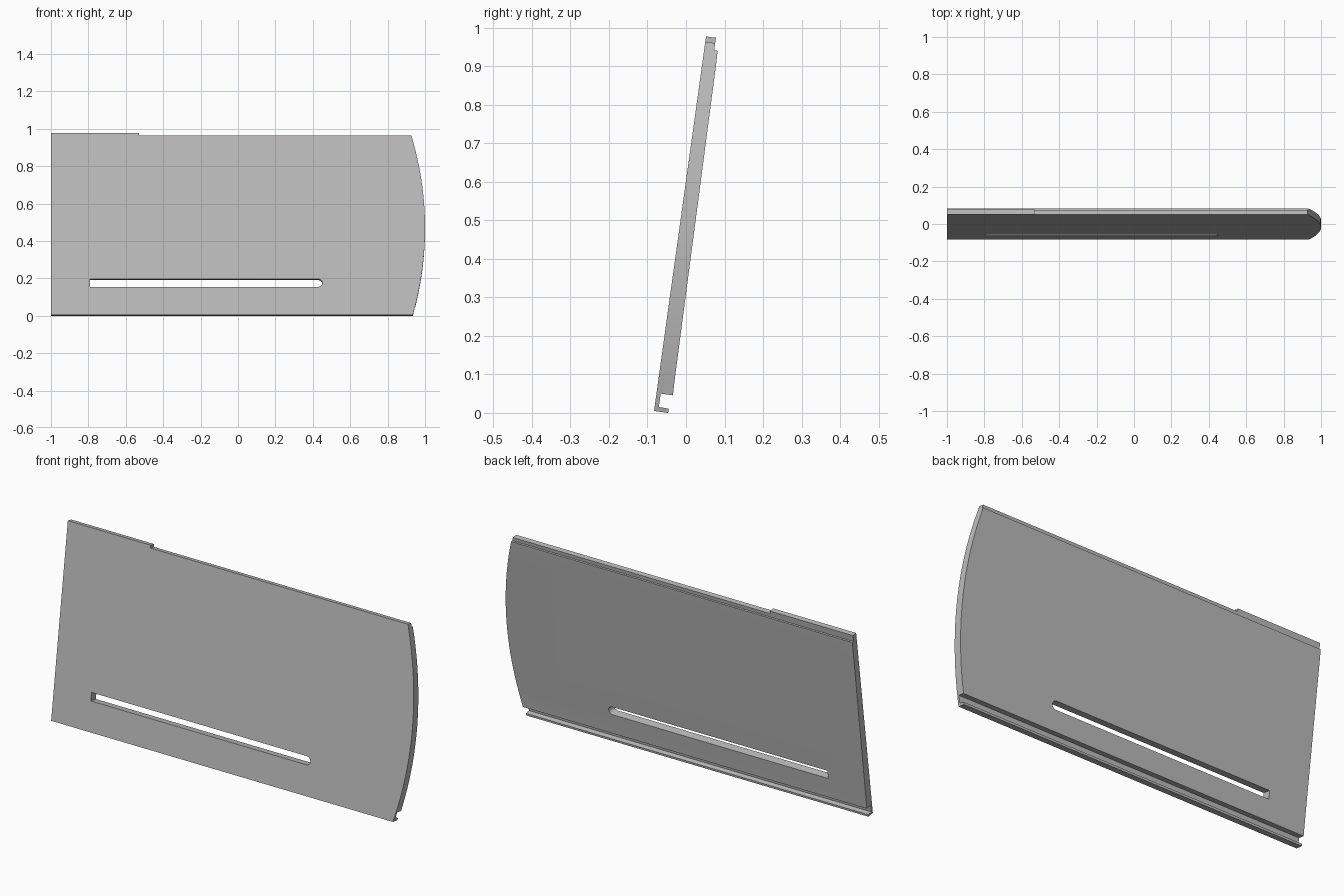
import bpy
import bmesh
from math import pi, sin, cos, radians
from mathutils import Matrix, Vector

if "Cube" in bpy.data.objects:
    bpy.data.objects.remove(bpy.data.objects["Cube"], do_unlink=True)

TILT = radians(7.9)      # the panel leans back
FOOT = Vector((0, -0.083, 0.005))
PLACE = Matrix.Translation(FOOT) @ Matrix.Rotation(-TILT, 4, "X")

grey = bpy.data.materials.new("plain grey")
grey.use_nodes = True
grey.diffuse_color = (0.5, 0.5, 0.5, 1)
grey.node_tree.nodes["Principled BSDF"].inputs["Base Color"].default_value = (0.5, 0.5, 0.5, 1)


def prism(name, points, push):
    """Extrude a closed outline along push, then lean it with the panel."""
    bm = bmesh.new()
    face = bm.faces.new([bm.verts.new(p) for p in points])
    ext = bmesh.ops.extrude_face_region(bm, geom=[face])
    moved = [g for g in ext["geom"] if isinstance(g, bmesh.types.BMVert)]
    bmesh.ops.translate(bm, verts=moved, vec=push)
    bmesh.ops.recalc_face_normals(bm, faces=bm.faces)
    bm.transform(PLACE)
    mesh = bpy.data.meshes.new(name)
    bm.to_mesh(mesh)
    bm.free()
    mesh.materials.append(grey)
    obj = bpy.data.objects.new(name, mesh)
    bpy.context.collection.objects.link(obj)
    return obj


# Cross-section: (depth, height) with bottom channel lip and rebated top edge
section = [(0, 0), (0.037, 0), (0.037, 0.011), (0.011, 0.012), (0.011, 0.047),
           (0.043, 0.047), (0.042, 0.085), (0.036, 0.915), (0.035, 0.949),
           (0.026, 0.949), (0.026, 0.982), (0, 0.982)]
panel = prism("panel", [(-1, d, h) for d, h in section], (2.1, 0, 0))

# Face outline: bowed end and a taller tab along the top
TOP = 0.968
arc = [TOP * i / 24 for i in range(25)]
outline = [(-1.1, -0.1), (0.937, -0.1)]
outline += [(1 - (h - 0.47) ** 2 / 3.4, h) for h in arc]
outline += [(-0.53, TOP), (-0.53, 1.1), (-1.1, 1.1)]
trim = prism("outline_trim", [(x, -0.1, h) for x, h in outline], (0, 0.3, 0))

# Long slot: square at one end, round at the other
R, MID = 0.021, 0.172
slot = [(-0.79, MID + R), (-0.79, MID - R)]
slot += [(0.43 + R * cos(a), MID + R * sin(a))
         for a in (-pi / 2 + pi * i / 8 for i in range(9))]
cutter = prism("slot_cutter", [(x, -0.1, h) for x, h in slot], (0, 0.3, 0))

for tool, mode in ((trim, "INTERSECT"), (cutter, "DIFFERENCE")):
    mod = panel.modifiers.new(tool.name, "BOOLEAN")
    mod.operation = mode
    mod.solver = "EXACT"
    mod.object = tool
    tool.hide_render = True

# Bake the cuts and discard the helpers
graph = bpy.context.evaluated_depsgraph_get()
baked = bpy.data.meshes.new_from_object(panel.evaluated_get(graph))
panel.modifiers.clear()
panel.data = baked
for tool in (trim, cutter):
    bpy.data.objects.remove(tool, do_unlink=True)

# Smooth the bowed end while keeping corners crisp
bpy.ops.object.select_all(action="DESELECT")
panel.select_set(True)
bpy.context.view_layer.objects.active = panel
bpy.ops.object.shade_smooth_by_angle(angle=radians(25))
